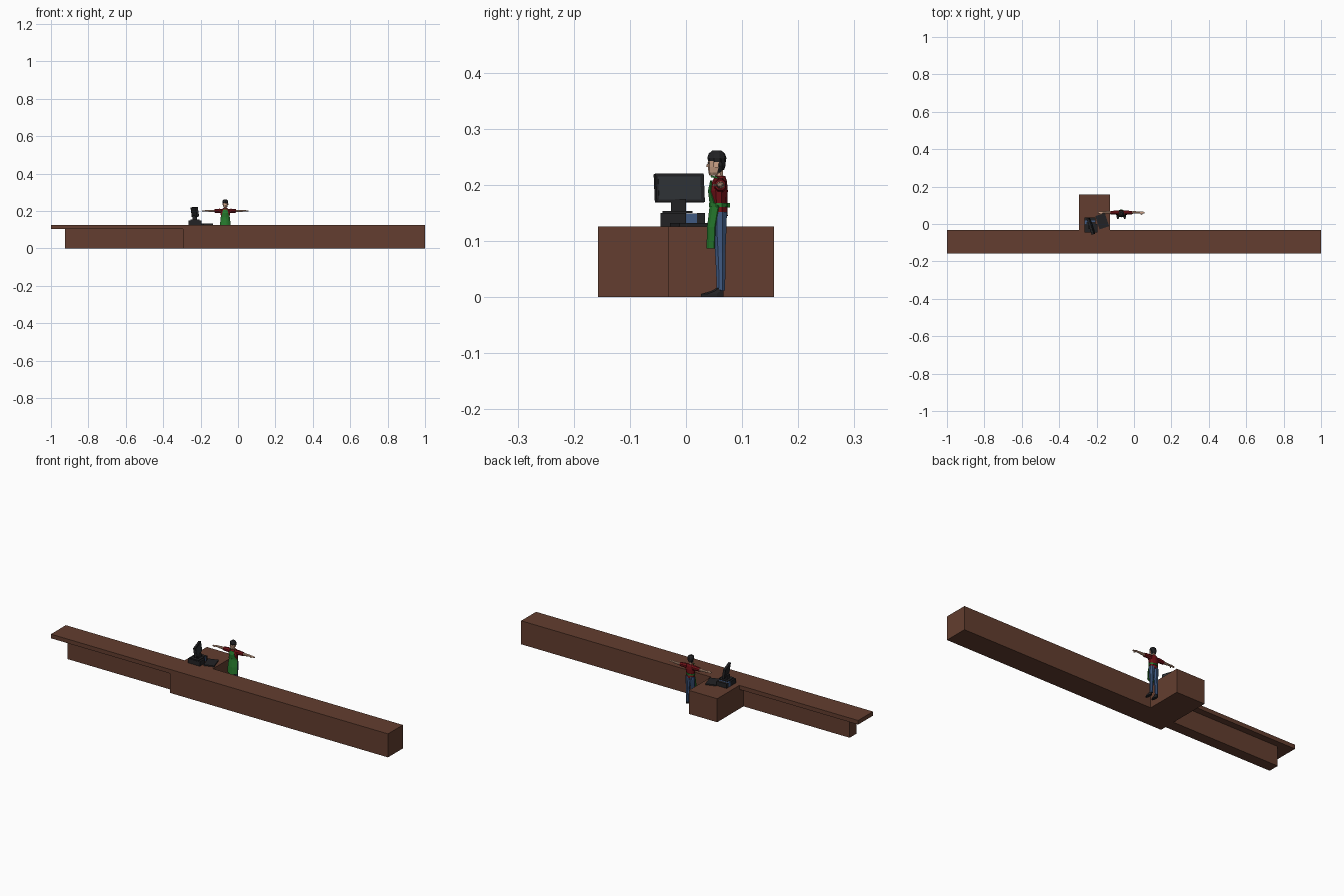
import bpy, bmesh, math
from mathutils import Vector, Matrix


def mat(name, r, g, b):
    m = bpy.data.materials.new(name)
    m.diffuse_color = (r, g, b, 1)
    return m


WOOD = mat("brown_wood", .125, .048, .029)
BLACK = mat("black", .016, .016, .018)
BLUE = mat("denim_blue", .05, .1, .22)
RED = mat("dark_red", .17, .006, .009)
GREEN = mat("apron_green", .02, .2, .027)
SKIN = mat("skin", .62, .37, .25)
SCREEN = mat("dark_screen", .03, .035, .04)


def finish(name, bm, *mats):
    bmesh.ops.recalc_face_normals(bm, faces=bm.faces)
    me = bpy.data.meshes.new(name)
    bm.to_mesh(me)
    bm.free()
    for m in mats:
        me.materials.append(m)
    ob = bpy.data.objects.new(name, me)
    bpy.context.collection.objects.link(ob)
    return ob


def box(name, x, y, z, m, rot=(0, 0, 0)):
    """Box from (min, max) pairs, rotated about its own centre."""
    bm = bmesh.new()
    bmesh.ops.create_cube(bm, size=1)
    for v in bm.verts:
        v.co = [v.co[i] * (p[1] - p[0]) for i, p in enumerate((x, y, z))]
    ob = finish(name, bm, m)
    ob.location = [sum(p) / 2 for p in (x, y, z)]
    ob.rotation_euler = [math.radians(a) for a in rot]
    return ob


def loft(name, rings, mats, axis="z", n=10, rule=None):
    """Rings of (x, y, z, r1, r2); r1 spans x (or z when axis is x), r2 spans y."""
    bm = bmesh.new()
    loops = []
    for x, y, z, r1, r2 in rings:
        loop = []
        for i in range(n):
            a = 2 * math.pi * (i + .5) / n
            u, w = r1 * math.cos(a), r2 * math.sin(a)
            p = (x + u, y + w, z) if axis == "z" else (x, y + w, z + u)
            loop.append(bm.verts.new(p))
        loops.append(loop)
    for a, b in zip(loops, loops[1:]):
        for i in range(n):
            j = (i + 1) % n
            bm.faces.new((a[i], a[j], b[j], b[i]))
    bm.faces.new(loops[0])
    bm.faces.new(loops[-1])
    if rule:
        for f in bm.faces:
            f.material_index = rule(f.calc_center_median())
    return finish(name, bm, *mats)


# Counter: long block, side block and overhanging bar on a narrow base
box("main_counter", (-.295, 1), (-.157, -.031), (0, .126), WOOD)
box("side_counter", (-.295, -.127), (-.031, .157), (0, .126), WOOD)
box("overhang_top", (-1, -.295), (-.157, -.031), (.104, .126), WOOD)
box("overhang_base", (-.925, -.295), (-.124, -.066), (0, .104), WOOD)

# Till
box("till_body", (-.265, -.195), (-.045, 0), (.126, .15), BLACK)
box("till_top", (-.255, -.205), (-.042, .012), (.15, .154), BLACK)
box("card_printer", (-.265, -.205), (0, .02), (.126, .149), BLUE)
box("card_printer_end", (-.265, -.205), (.02, .034), (.126, .15), BLACK)
box("monitor_stand", (-.243, -.218), (-.027, .0), (.15, .175), BLACK)
box("monitor", (-.237, -.225), (-.057, .033), (.169, .22), BLACK, (0, -8, 18))
box("monitor_screen", (-.2255, -.2235), (-.051, .028), (.174, .215), SCREEN, (0, -8, 18))
box("keyboard", (-.197, -.143), (-.022, .052), (.126, .132), BLACK, (0, 0, 18))

# Clerk: position of the body axis
X, Y = -.068, .06

for s, side in ((-1, "left"), (1, "right")):
    # Legs and shoes
    loft(side + "_leg", [(X + s * .016, .062, .012, .008, .008),
                         (X + s * .015, .062, .045, .009, .009),
                         (X + s * .014, .061, .08, .010, .010),
                         (X + s * .0125, .060, .12, .013, .013),
                         (X + s * .011, .060, .152, .014, .014)], [BLUE], n=8)
    loft(side + "_shoe", [(X + s * .018, .047, 0, .0085, .0215),
                          (X + s * .018, .047, .006, .0085, .0215),
                          (X + s * .017, .056, .011, .0075, .012),
                          (X + s * .016, .061, .016, .0075, .008)], [BLACK], n=8)
    # Outstretched arms: sleeve, forearm, hand and thumb
    loft(side + "_sleeve", [(X + s * .018, .061, .199, .014, .011),
                            (X + s * .032, .061, .201, .012, .011),
                            (X + s * .058, .061, .200, .010, .010)], [RED], "x", 8)
    loft(side + "_arm", [(X + s * .05, .061, .2, .0075, .0075),
                         (X + s * .075, .062, .2, .0065, .007),
                         (X + s * .1, .062, .201, .0042, .005),
                         (X + s * .108, .061, .201, .0035, .007),
                         (X + s * .124, .06, .2, .002, .005)], [SKIN], "x", 8)
    box(side + "_thumb", (X + s * .108 - .005, X + s * .108 + .005), (.05, .054),
        (.198, .202), SKIN, (0, 0, s * -30))
    # Eyes and ears
    box(side + "_eye", (X + s * .006 - .002, X + s * .006 + .002), (.0385, .042),
        (.2385, .2405), BLACK)
    box(side + "_ear", (X + s * .0145 - .0015, X + s * .0145 + .0015), (.052, .057),
        (.231, .241), SKIN)
    # Apron neck straps
    box(side + "_strap", (X + s * .011 - .002, X + s * .011 + .002), (.044, .068),
        (.2115, .2145), GREEN, (-12, 0, 0))

# Torso
loft("shirt", [(X, .060, .145, .025, .0145), (X, .059, .165, .023, .0145),
               (X, .058, .19, .028, .0165), (X, .060, .207, .025, .013),
               (X, .061, .216, .010, .009)], [RED])
loft("neck", [(X, .06, .205, .008, .008), (X, .058, .228, .008, .008)], [SKIN], n=8)

# Head, with dark hair above the brow and at the back
loft("head", [(X, .050, .2165, .006, .008), (X, .052, .222, .011, .012),
              (X, .0535, .232, .014, .0145), (X, .054, .243, .015, .015)], [SKIN, BLACK],
     rule=lambda c: int(c.y > .059 and c.z > .226))
loft("hair", [(X, .0555, .241, .0155, .0155), (X, .055, .248, .0165, .017),
              (X, .055, .256, .014, .0145), (X, .055, .2615, .007, .008)], [BLACK])
loft("hair_back", [(X, .062, .227, .009, .006), (X, .061, .235, .0135, .0095),
                   (X, .060, .246, .015, .011)], [BLACK])
box("nose", (X - .002, X + .002), (.0365, .041), (.232, .237), SKIN, (-20, 0, 0))

# Apron: skirt and bib as a curved sheet, then waist band and knot
bm = bmesh.new()
grid = []
for z, half, front, depth in ((.087, .03, .036, .014), (.125, .028, .037, .014),
                              (.163, .0255, .0415, .016), (.168, .021, .0415, .008),
                              (.19, .016, .039, .004), (.208, .011, .043, .002)):
    grid.append([bm.verts.new((X + half * t, front + depth * t * t, z))
                 for t in (-1, -.6, -.2, .2, .6, 1)])
for a, b in zip(grid, grid[1:]):
    for i in range(5):
        bm.faces.new((a[i], a[i + 1], b[i + 1], b[i]))
apron = finish("apron", bm, GREEN)
mod = apron.modifiers.new("thickness", "SOLIDIFY")
mod.thickness = .002
loft("waist_band", [(X, .0585, .161, .0255, .0175), (X, .0585, .168, .0255, .0175)], [GREEN])
box("apron_knot", (X - .006, X + .006), (.073, .078), (.160, .168), GREEN)
